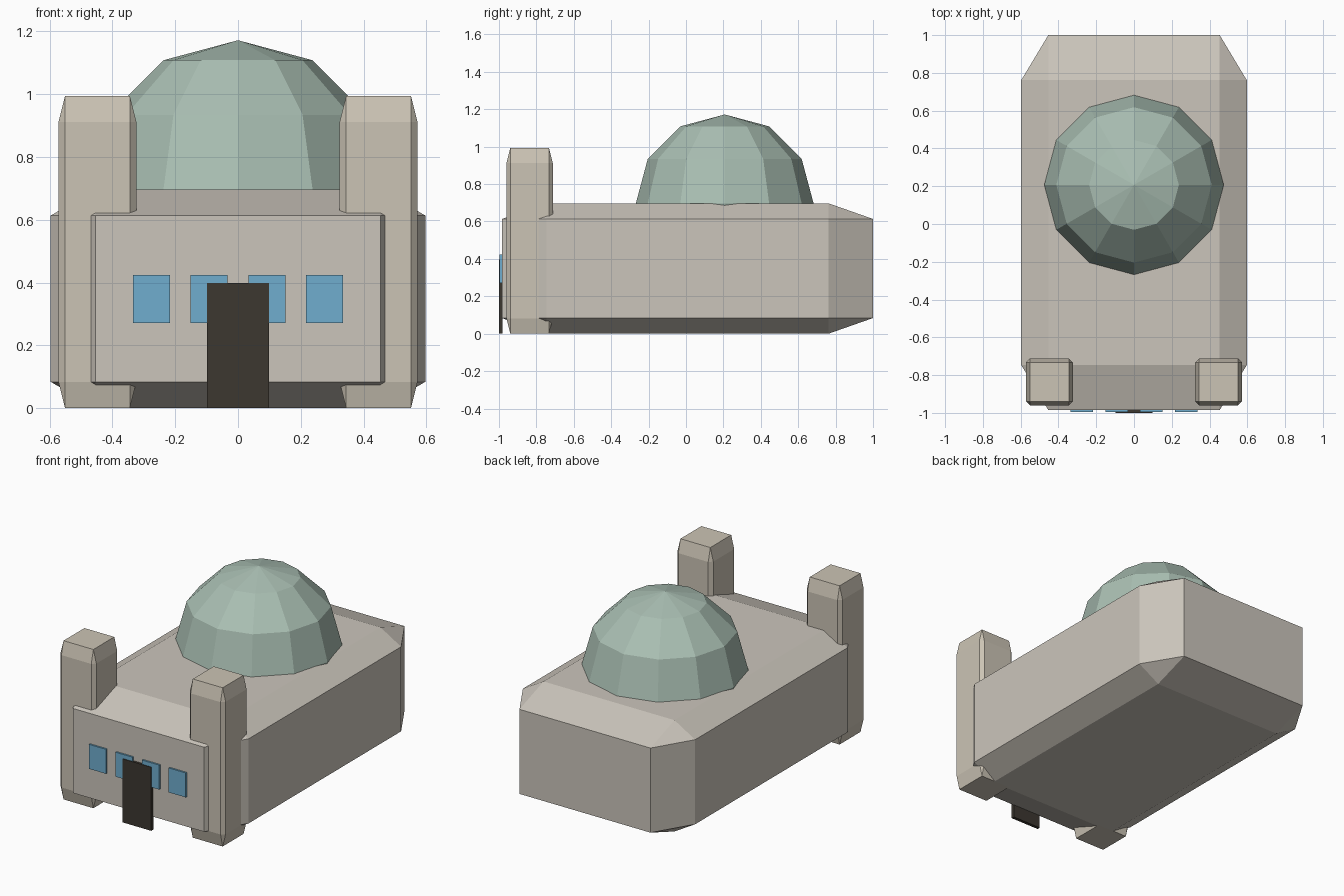
import bpy, bmesh
from mathutils import Matrix, Vector

if "Cube" in bpy.data.objects:
    bpy.data.objects.remove(bpy.data.objects["Cube"])


def material(name, rgb):
    m = bpy.data.materials.new(name)
    m.diffuse_color = (*rgb, 1)
    m.use_nodes = True
    m.node_tree.nodes["Principled BSDF"].inputs["Base Color"].default_value = m.diffuse_color
    return m


stone = material("stone", (0.60, 0.56, 0.50))
sandstone = material("sandstone", (0.60, 0.55, 0.46))
patina = material("patina", (0.40, 0.52, 0.45))
glass = material("glass", (0.16, 0.42, 0.62))
dark_wood = material("dark_wood", (0.045, 0.038, 0.03))


def finish(bm, name, mat):
    me = bpy.data.meshes.new(name)
    bm.to_mesh(me)
    bm.free()
    me.materials.append(mat)
    ob = bpy.data.objects.new(name, me)
    bpy.context.collection.objects.link(ob)
    return ob


def block(name, lo, hi, mat, bevel=0):
    """Box between two corners; bevel is a fraction of each side length."""
    lo, hi = Vector(lo), Vector(hi)
    bm = bmesh.new()
    bmesh.ops.create_cube(bm, size=1)
    if bevel:
        bmesh.ops.bevel(bm, geom=bm.edges[:], offset=bevel, offset_type='OFFSET',
                        segments=1, profile=0.5, affect='EDGES')
    bm.transform(Matrix.Translation((lo + hi) / 2) @ Matrix.Diagonal((*(hi - lo), 1)))
    return finish(bm, name, mat)


# Main hall with stretched chamfers
block("hall", (-0.597, -0.985, 0), (0.597, 1.0, 0.697), stone, 0.12)

# Faceted dome, lower half sunk in the hall
bm = bmesh.new()
bmesh.ops.create_uvsphere(bm, u_segments=12, v_segments=6, radius=0.475)
bm.transform(Matrix.Translation((0, 0.207, 0.697)))
finish(bm, "dome", patina)

# Front corner towers and window pairs
for side, s in (("left", -1), ("right", 1)):
    cx = s * 0.448
    block(f"tower_{side}", (cx - 0.124, -0.96, 0), (cx + 0.124, -0.712, 0.994), sandstone, 0.083)
    for place, x in (("inner", 0.092), ("outer", 0.276)):
        wx = s * x
        block(f"window_{side}_{place}", (wx - 0.059, -0.996, 0.271),
              (wx + 0.059, -0.98, 0.424), glass)

# Door
block("door", (-0.099, -1.0, 0), (0.099, -0.98, 0.398), dark_wood)
